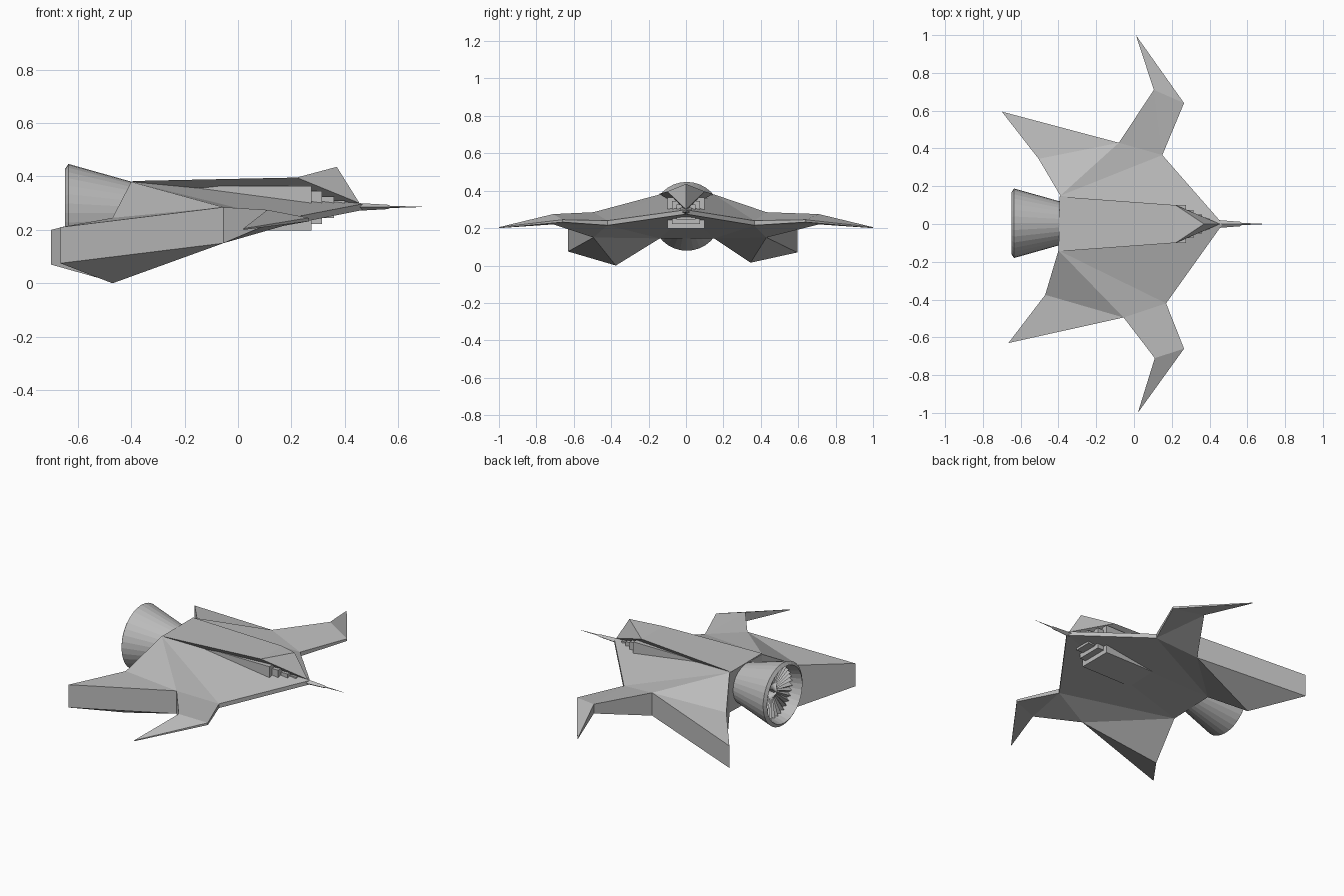
import bpy, bmesh, math

if "Cube" in bpy.data.objects:
    bpy.data.objects.remove(bpy.data.objects["Cube"])

grey = bpy.data.materials.new("hull grey")
grey.diffuse_color = (0.5, 0.5, 0.5, 1)
grey.use_nodes = True
grey.node_tree.nodes["Principled BSDF"].inputs["Base Color"].default_value = grey.diffuse_color


def make(name, verts, faces):
    mesh = bpy.data.meshes.new(name)
    bm = bmesh.new()
    vs = [bm.verts.new(v) for v in verts]
    for f in faces:
        bm.faces.new([vs[i] for i in f])
    bmesh.ops.recalc_face_normals(bm, faces=bm.faces)
    bm.to_mesh(mesh)
    bm.free()
    mesh.materials.append(grey)
    ob = bpy.data.objects.new(name, mesh)
    bpy.context.collection.objects.link(ob)
    return ob


def box(name, lo, hi):
    v = [(x, y, z) for x in (lo[0], hi[0]) for y in (lo[1], hi[1]) for z in (lo[2], hi[2])]
    return make(name, v, [(0, 1, 3, 2), (4, 6, 7, 5), (0, 4, 5, 1),
                          (2, 3, 7, 6), (0, 2, 6, 4), (1, 5, 7, 3)])


# Hull: plan outline of each side as x, y, top z, bottom z
# (root, fin inner, fin tip, notch, wing back, wing tip, wing front, leading edge, nose)
left = [(-.39, .15, .38, .145), (-.505, .345, .25, .015), (-.70, .595, .20, .07),
        (-.08, .43, .285, .15), (.105, .71, .275, .22), (.01, 1, .205, .20),
        (.265, .64, .245, .232), (.15, .365, .24, .215)]
right = [(-.40, -.14, .38, .145), (-.47, -.375, .245, .0), (-.665, -.63, .21, .075),
         (-.055, -.495, .285, .15), (.11, -.71, .275, .22), (.02, -1, .205, .20),
         (.265, -.66, .245, .232), (.17, -.42, .24, .215)]
pts = left + right + [(.47, 0, .298, .275)]
n = len(pts)
NOSE = n - 1
skin = [(0, 1, 3), (1, 2, 3), (0, 3, 7), (3, 4, 7), (4, 6, 7), (4, 5, 6)]
tops = []
for off in (0, 8):
    tops += [tuple(i + off for i in f) for f in skin] + [(off, off + 7, NOSE)]
tops.append((0, 8, NOSE))
rim = list(range(8)) + [NOSE] + list(range(15, 7, -1))
verts = [(x, y, t) for x, y, t, b in pts] + [(x, y, b) for x, y, t, b in pts]
faces = tops + [tuple(i + n for i in f) for f in tops]
for a, b in zip(rim, rim[1:] + rim[:1]):
    faces.append((a, b, b + n, a + n))
make("winged_hull", verts, faces)

# Roof plate with raised pointed front, undercut at the sides
make("roof_plate",
     [(-.395, .145, .383), (-.395, -.145, .383), (.22, .1, .396), (.22, -.1, .396),
      (.37, 0, .436), (.455, 0, .30), (-.395, 0, .33)],
     [(0, 1, 3, 2), (2, 3, 4), (2, 4, 5), (3, 5, 4), (0, 2, 5, 6), (1, 6, 5, 3), (0, 6, 1)])

# Stepped boxes under the roof and belly
for i, (x, w, lo, hi) in enumerate([(.275, .1, .197, .365), (.315, .075, .222, .345),
                                    (.36, .05, .245, .325), (.40, .03, .265, .31)]):
    box(f"nose_step_{i + 1}", (-.15 + i * .01, -w, lo), (x, w, hi))

# Nose spike: four-sided collar and needle
spike = [(.43, .022), (.56, .012), (.57, .006), (.69, .0008)]
v = [(x, r * math.cos(k * math.pi / 2), .286 + r * math.sin(k * math.pi / 2) * .7)
     for x, r in spike for k in range(4)]
f = [(i * 4 + k, i * 4 + (k + 1) % 4, i * 4 + 4 + (k + 1) % 4, i * 4 + 4 + k)
     for i in range(3) for k in range(4)]
make("nose_spike", v, f + [(0, 1, 2, 3), (12, 13, 14, 15)])

# Engine nozzle: revolved outer wall, lip and inner wall
S = 32
CY, CZ = .004, .263
prof = [(-.38, .112), (-.635, .184), (-.648, .165), (-.60, .15), (-.55, .14)]


def ring(x, r, k, s):
    a = 2 * math.pi * k / s
    return (x, CY + r * math.cos(a), CZ + r * math.sin(a))


v = [ring(x, r, k, S) for x, r in prof for k in range(S)]
f = [(i * S + k, i * S + (k + 1) % S, (i + 1) * S + (k + 1) % S, (i + 1) * S + k)
     for i in range(len(prof) - 1) for k in range(S)]
make("engine_nozzle", v, f + [tuple(range(S)), tuple(range((len(prof) - 1) * S, len(prof) * S))])

# Pleated fan inside the nozzle, with a cone hub
F = 64
v = [ring(-.575 - .02 * (k % 2), .148, k, F) for k in range(F)]
v += [ring(-.56 - .012 * (k % 2), .04, k, F) for k in range(F)]
v.append((-.60, CY, CZ))
f = [(k, (k + 1) % F, F + (k + 1) % F, F + k) for k in range(F)]
f += [(F + k, F + (k + 1) % F, 2 * F) for k in range(F)]
make("engine_fan", v, f)
